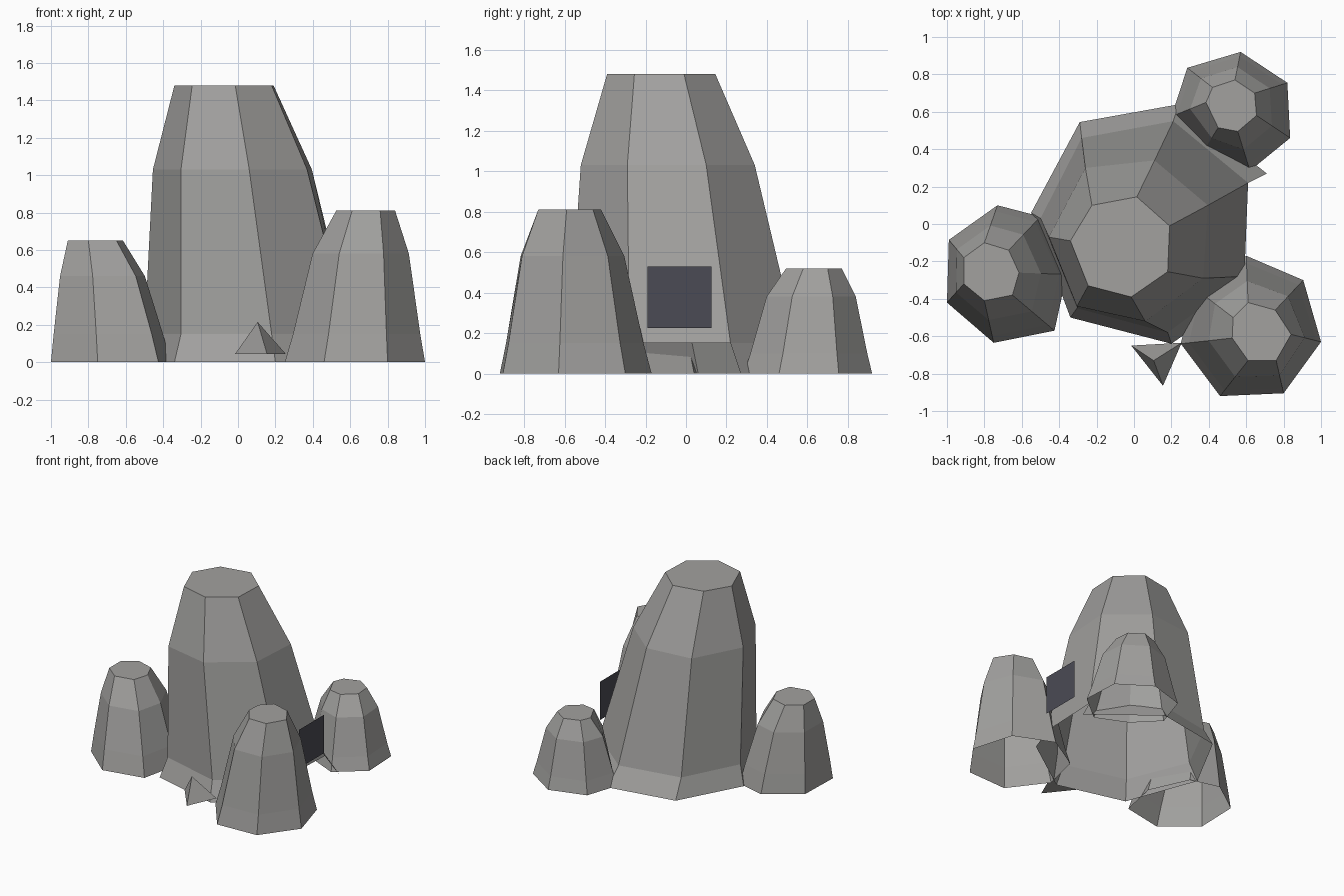
import bpy


def material(name, rgb):
    m = bpy.data.materials.new(name)
    m.diffuse_color = (*rgb, 1.0)
    return m


STONE = material("grey stone", (0.36, 0.355, 0.345))
DARK = material("dark slate", (0.07, 0.07, 0.09))


def add_object(name, verts, faces, mat):
    mesh = bpy.data.meshes.new(name)
    mesh.from_pydata(verts, [], faces)
    mesh.materials.append(mat)
    mesh.update()
    ob = bpy.data.objects.new(name, mesh)
    bpy.context.collection.objects.link(ob)
    return ob


def stack_rings(name, rings, heights, gaps=()):
    """Counter-clockwise rings joined by quads, capped on top, open below."""
    n = len(rings[0])
    verts = [(x, y, z) for ring, z in zip(rings, heights) for x, y in ring]
    faces = []
    for r in range(len(rings) - 1):
        for i in range(n):
            if (r, i) not in gaps:
                j = (i + 1) % n
                faces.append((r * n + i, r * n + j, (r + 1) * n + j, (r + 1) * n + i))
    faces.append(tuple(range((len(rings) - 1) * n, len(rings) * n)))
    return add_object(name, verts, faces, STONE)


def small_rock(name, base, top, heights):
    """Tapered boulder blended from its base outline to its top outline."""
    rings = [[(a[0] + (b[0] - a[0]) * t, a[1] + (b[1] - a[1]) * t)
              for a, b in zip(base, top)] for t in (0, 0.16, 0.54, 1)]
    # outlines are listed clockwise, so flip them
    return stack_rings(name, [r[::-1] for r in rings], heights)


# Tall central rock, with the skirt left open behind the entrance slab
main_rings = [
    [(0.67, -0.31), (0.71, 0.27), (0.24, 0.64), (-0.29, 0.545),
     (-0.55, 0.06), (-0.34, -0.50), (0.20, -0.64)],
    [(0.59, -0.28), (0.61, 0.22), (0.21, 0.55), (-0.28, 0.46),
     (-0.50, 0.03), (-0.305, -0.45), (0.18, -0.58)],
    [(0.37, -0.29), (0.395, 0.10), (0.11, 0.34), (-0.26, 0.30),
     (-0.455, -0.07), (-0.305, -0.44), (0.06, -0.52)],
    [(0.18, -0.255), (0.19, -0.01), (0.015, 0.145), (-0.225, 0.10),
     (-0.34, -0.09), (-0.245, -0.33), (-0.015, -0.39)],
]
stack_rings("central_rock", main_rings, (0, 0.15, 1.03, 1.48), gaps={(0, 0)})

# Three smaller rocks around it
small_rock("front_right_rock",
           [(0.60, -0.17), (0.905, -0.30), (1.0, -0.63), (0.80, -0.905),
            (0.46, -0.92), (0.25, -0.64), (0.32, -0.34)],
           [(0.61, -0.42), (0.755, -0.46), (0.84, -0.59), (0.76, -0.73),
            (0.61, -0.73), (0.525, -0.61), (0.53, -0.50)],
           (0, 0.15, 0.58, 0.81))
small_rock("back_rock",
           [(0.285, 0.835), (0.57, 0.92), (0.82, 0.755), (0.835, 0.46),
            (0.62, 0.285), (0.375, 0.395), (0.20, 0.575)],
           [(0.42, 0.73), (0.54, 0.77), (0.645, 0.70), (0.655, 0.58),
            (0.555, 0.495), (0.45, 0.515), (0.385, 0.65)],
           (0, 0.10, 0.38, 0.52))
small_rock("left_rock",
           [(-0.99, -0.085), (-0.73, 0.10), (-0.50, 0.04), (-0.36, -0.27),
            (-0.425, -0.57), (-0.75, -0.635), (-1.0, -0.42)],
           [(-0.91, -0.18), (-0.80, -0.10), (-0.67, -0.14), (-0.615, -0.26),
            (-0.65, -0.38), (-0.80, -0.41), (-0.91, -0.32)],
           (0, 0.15, 0.46, 0.65))

# Loose shard in front
add_object("stone_shard",
           [(-0.015, -0.65, 0.045), (0.155, -0.865, 0.045),
            (0.255, -0.635, 0.045), (0.105, -0.73, 0.215)],
           [(0, 2, 1), (0, 1, 3), (1, 2, 3), (2, 0, 3)], STONE)

# Dark entrance slab on the right side
add_object("entrance_slab",
           [(0.67, -0.19, 0.225), (0.67, 0.125, 0.225),
            (0.67, 0.125, 0.53), (0.67, -0.19, 0.53)],
           [(0, 1, 2, 3)], DARK)
